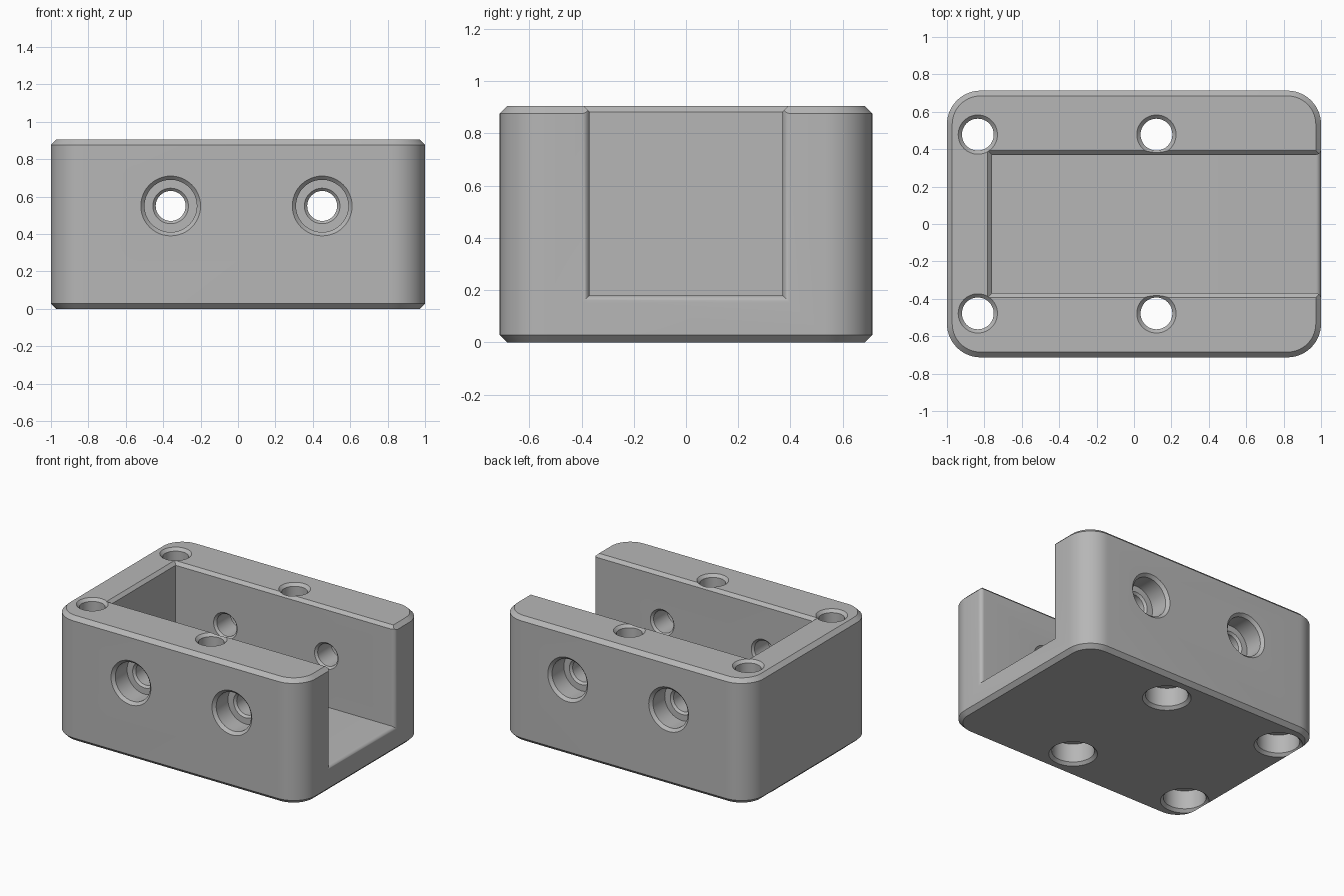
import bpy, bmesh, math
from mathutils import Matrix, Vector

if "Cube" in bpy.data.objects:
    bpy.data.objects.remove(bpy.data.objects["Cube"], do_unlink=True)

LENGTH, HALF_DEPTH, HEIGHT = 1.0, 0.713, 0.905
CORNER, CHAMFER = 0.18, 0.028
POCKET_Y, POCKET_X, FLOOR = 0.37, -0.76, 0.18
FILLET, BREAK = 0.028, 0.022

grey = bpy.data.materials.new("plain grey")
grey.use_nodes = True
colour = (0.47, 0.47, 0.47, 1)
grey.diffuse_color = colour
grey.node_tree.nodes["Principled BSDF"].inputs["Base Color"].default_value = colour


def loft(name, rings, matrix=Matrix()):
    """Closed solid through a list of rings with equal point counts."""
    bm = bmesh.new()
    loops = [[bm.verts.new(matrix @ Vector(p)) for p in ring] for ring in rings]
    n = len(loops[0])
    for a, b in zip(loops, loops[1:]):
        for i in range(n):
            j = (i + 1) % n
            bm.faces.new((a[i], a[j], b[j], b[i]))
    bm.faces.new(loops[0])
    bm.faces.new(loops[-1])
    bmesh.ops.recalc_face_normals(bm, faces=bm.faces)
    mesh = bpy.data.meshes.new(name)
    bm.to_mesh(mesh)
    bm.free()
    mesh.materials.append(grey)
    obj = bpy.data.objects.new(name, mesh)
    bpy.context.collection.objects.link(obj)
    return obj


def rounded_ring(inset, z, steps=14):
    r = CORNER - inset
    ring = []
    for k, (sx, sy) in enumerate([(1, 1), (-1, 1), (-1, -1), (1, -1)]):
        for i in range(steps + 1):
            a = math.pi / 2 * (k + i / steps)
            ring.append((sx * (LENGTH - CORNER) + r * math.cos(a),
                         sy * (HALF_DEPTH - CORNER) + r * math.sin(a), z))
    return ring


def circle(r, z, n=48):
    return [(r * math.cos(math.tau * i / n), r * math.sin(math.tau * i / n), z)
            for i in range(n)]


def bore(name, profile, matrix):
    return loft(name, [circle(r, z) for r, z in profile], matrix)


def end_rect(x, grow):
    y = POCKET_Y + grow
    return [(x, -y, FLOOR - grow), (x, y, FLOOR - grow), (x, y, 1.2), (x, -y, 1.2)]


def top_rect(z):
    g = z - (HEIGHT - BREAK)
    y, x = POCKET_Y + g, POCKET_X - g
    return [(x, -y, z), (1.2, -y, z), (1.2, y, z), (x, y, z)]


# Block with rounded corners and chamfered rims
block = loft("bracket_block", [rounded_ring(CHAMFER, 0), rounded_ring(0, CHAMFER),
                               rounded_ring(0, HEIGHT - CHAMFER),
                               rounded_ring(CHAMFER, HEIGHT)])

# Open-ended pocket with a rounded mouth and a chamfered top rim
mouth = []
for i in range(9):
    a = math.pi / 2 * i / 8
    mouth.append(end_rect(LENGTH - FILLET + FILLET * math.sin(a),
                          FILLET * (1 - math.cos(a))))
cutters = [loft("pocket_cutter", [end_rect(POCKET_X, 0)] + mouth + [end_rect(1.1, FILLET)]),
           loft("pocket_rim_cutter", [top_rect(HEIGHT - 0.05), top_rect(HEIGHT + 0.05)])]

# Counterbored screw holes: vertical ones sunk from below, side ones from outside
head = [(0.18, -0.02), (0.14, 0.02), (0.14, 0.155)]
vertical = head + [(0.105, 0.155), (0.085, 0.175), (0.085, HEIGHT - 0.02),
                   (0.125, HEIGHT + 0.02)]
wall = HALF_DEPTH - POCKET_Y
side = head + [(0.095, 0.155), (0.08, 0.17), (0.08, wall - 0.015), (0.1, wall + 0.005)]

for s in (-1, 1):
    for x in (-0.835, 0.12):
        cutters.append(bore("vertical_hole_cutter", vertical,
                            Matrix.Translation((x, s * 0.478, 0))))
    for x in (-0.36, 0.45):
        cutters.append(bore("side_hole_cutter", side,
                            Matrix.Translation((x, s * HALF_DEPTH, 0.55))
                            @ Matrix.Rotation(s * math.pi / 2, 4, "X")))

bpy.context.view_layer.objects.active = block
for cutter in cutters:
    cutter.hide_render = True
    mod = block.modifiers.new("cut", "BOOLEAN")
    mod.operation, mod.solver, mod.object = "DIFFERENCE", "EXACT", cutter
    bpy.ops.object.modifier_apply(modifier=mod.name)
    bpy.data.objects.remove(cutter, do_unlink=True)

bpy.ops.object.select_all(action="DESELECT")
block.select_set(True)
bpy.ops.object.shade_smooth_by_angle(angle=math.radians(30))
